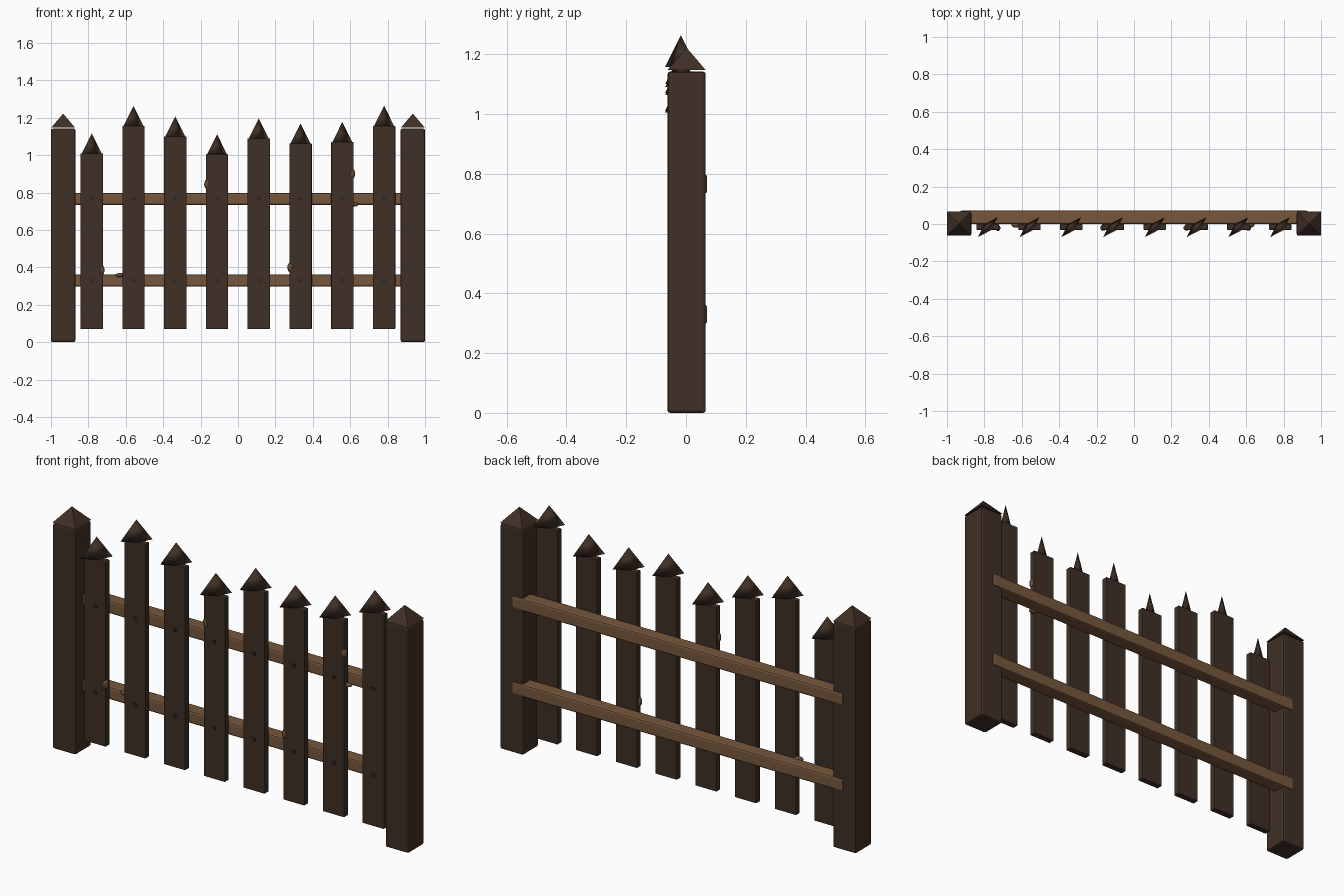
import bpy, bmesh, math
from mathutils import Matrix, Vector

if "Cube" in bpy.data.objects:
    bpy.data.objects.remove(bpy.data.objects["Cube"])


def mat(name, rgb):
    m = bpy.data.materials.new(name)
    m.diffuse_color = (*rgb, 1)
    m.use_nodes = True
    m.node_tree.nodes["Principled BSDF"].inputs["Base Color"].default_value = m.diffuse_color
    return m


DARK = mat("dark_wood", (0.050, 0.029, 0.019))
LIGHT = mat("light_wood", (0.185, 0.096, 0.046))
KNOT = mat("knot_wood", (0.130, 0.070, 0.037))
IRON = mat("nail_iron", (0.026, 0.019, 0.016))


def finish(name, bm, material, smooth=False):
    me = bpy.data.meshes.new(name)
    bmesh.ops.recalc_face_normals(bm, faces=bm.faces)
    for f in bm.faces:
        f.smooth = smooth
    bm.to_mesh(me)
    bm.free()
    me.materials.append(material)
    ob = bpy.data.objects.new(name, me)
    bpy.context.collection.objects.link(ob)
    return ob


def box(name, lo, hi, material, bevel):
    lo, hi = Vector(lo), Vector(hi)
    bm = bmesh.new()
    bmesh.ops.create_cube(bm, size=1, matrix=Matrix.Translation((lo + hi) / 2) @ Matrix.Diagonal((*(hi - lo), 1)))
    bmesh.ops.bevel(bm, geom=bm.edges[:], offset=bevel, segments=2, profile=0.5, affect='EDGES')
    return finish(name, bm, material)


def pyramid(name, base, tip_z, material, smooth=False):
    # four-sided point over the given base corners
    bm = bmesh.new()
    vs = [bm.verts.new(p) for p in base]
    c = sum((Vector(p) for p in base), Vector()) / 4
    tip = bm.verts.new((c.x, c.y, tip_z))
    bm.faces.new(vs)
    for i in range(4):
        bm.faces.new((vs[i], vs[(i + 1) % 4], tip))
    return finish(name, bm, material, smooth)


# End posts with low pyramid caps
for side, s in (("left", -1), ("right", 1)):
    cx = s * 0.935
    box(side + "_post", (cx - 0.065, -0.062, 0), (cx + 0.065, 0.066, 1.142), DARK, 0.009)
    base = [(cx + a * 0.064, 0.002 + b * 0.064, 1.147) for a, b in ((-1, -1), (1, -1), (1, 1), (-1, 1))]
    pyramid(side + "_post_cap", base, 1.222, DARK)

# Two horizontal rails behind the pickets
RAILS = (0.33, 0.766)
for name, z in zip(("lower_rail", "upper_rail"), RAILS):
    box(name, (-0.93, 0, z - 0.032), (0.93, 0.071, z + 0.032), LIGHT, 0.009)

# Pickets with thin diagonal pointed heads, nailed at each rail
tops = (1.01, 1.157, 1.10, 1.005, 1.09, 1.063, 1.07, 1.157)
for i, top in enumerate(tops):
    x = -0.782 + i * 1.563 / 7
    box(f"picket_{i + 1}", (x - 0.06, -0.031, 0.07), (x + 0.06, 0.001, top), DARK, 0.003)
    r, k = 0.053, 0.017
    cy = -0.017
    base = [(x - r, cy - r, top), (x + k, cy - k, top), (x + r, cy + r, top), (x - k, cy + k, top)]
    pyramid(f"picket_head_{i + 1}", base, top + 0.107, DARK, True)
    for j, z in enumerate(RAILS):
        bm = bmesh.new()
        bmesh.ops.create_cone(bm, cap_ends=True, segments=10, radius1=0.011, radius2=0.011, depth=0.012,
                              matrix=Matrix.Translation((x, -0.030, z)) @ Matrix.Rotation(math.pi / 2, 4, 'X'))
        finish(f"nail_{i + 1}_{j + 1}", bm, IRON)

# Small wood knots bulging from picket edges and rails
knots = ((-0.164, -0.020, 0.845, 0.017, 0.027), (0.612, -0.020, 0.900, 0.014, 0.027),
         (-0.727, -0.022, 0.385, 0.013, 0.027), (0.280, -0.020, 0.400, 0.016, 0.027),
         (-0.630, -0.004, 0.359, 0.026, 0.011), (0.620, -0.004, 0.736, 0.024, 0.011))
for i, (x, y, z, rx, rz) in enumerate(knots):
    bm = bmesh.new()
    bmesh.ops.create_uvsphere(bm, u_segments=12, v_segments=8, radius=1,
                              matrix=Matrix.Translation((x, y, z)) @ Matrix.Diagonal((rx, 0.016, rz, 1)))
    finish(f"wood_knot_{i + 1}", bm, KNOT, True)
